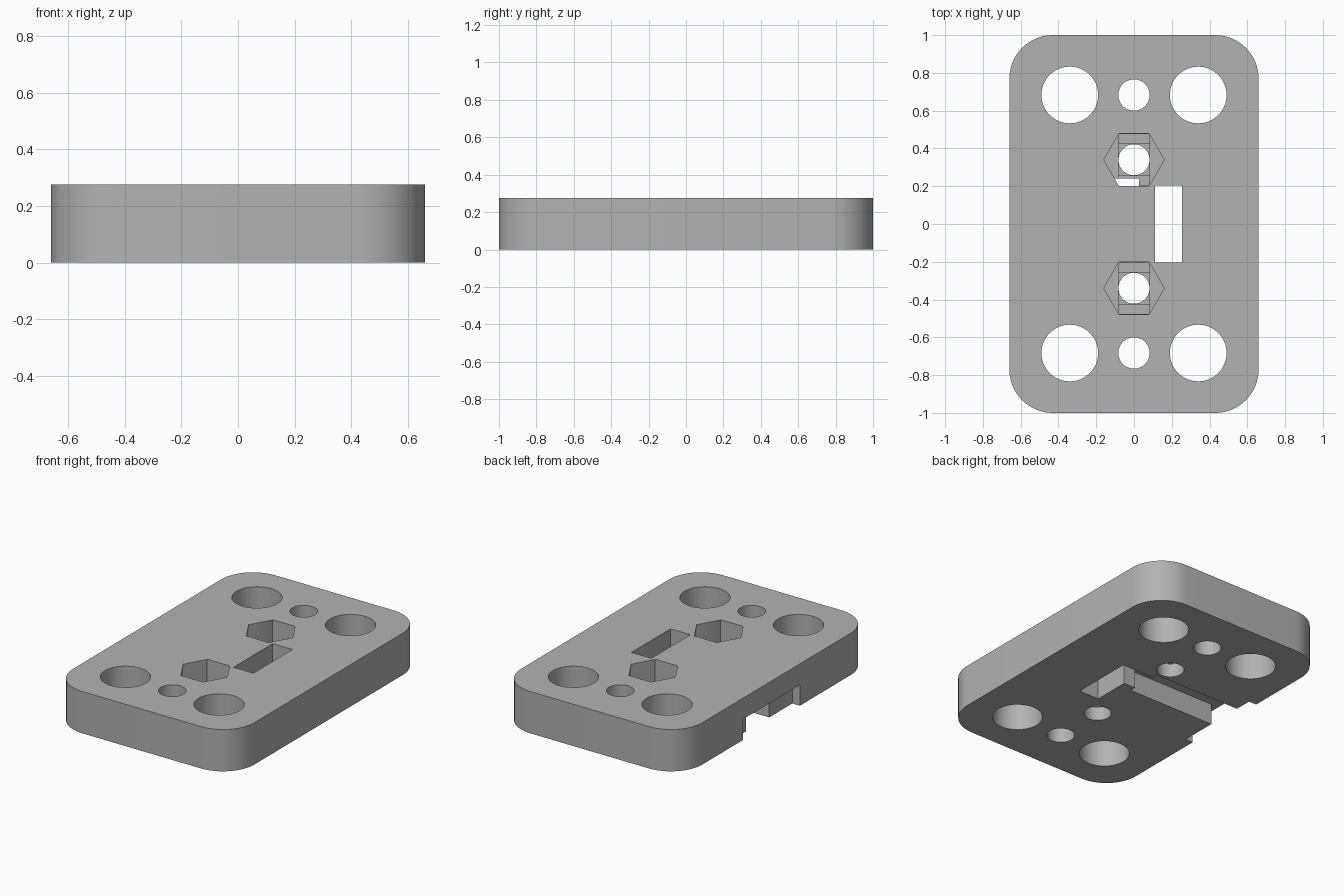
import bpy, bmesh, math

if "Cube" in bpy.data.objects:
    bpy.data.objects.remove(bpy.data.objects["Cube"], do_unlink=True)

HALF_X, HALF_Y, THICK, CORNER = 0.66, 1.0, 0.275, 0.23

grey = bpy.data.materials.new("plain_grey")
grey.use_nodes = True
COLOUR = (0.45, 0.45, 0.45, 1)
grey.diffuse_color = COLOUR
grey.node_tree.nodes["Principled BSDF"].inputs["Base Color"].default_value = COLOUR


def prism(name, outline, z0, z1):
    """Extrude a counter-clockwise outline from z0 to z1."""
    bm = bmesh.new()
    base = bm.faces.new([bm.verts.new((x, y, z0)) for x, y in outline])
    top = bmesh.ops.extrude_face_region(bm, geom=[base])["geom"]
    bmesh.ops.translate(bm, vec=(0, 0, z1 - z0),
                        verts=[v for v in top if isinstance(v, bmesh.types.BMVert)])
    bmesh.ops.recalc_face_normals(bm, faces=bm.faces)
    mesh = bpy.data.meshes.new(name)
    bm.to_mesh(mesh)
    bm.free()
    mesh.materials.append(grey)
    obj = bpy.data.objects.new(name, mesh)
    bpy.context.collection.objects.link(obj)
    return obj


def ring(cx, cy, r, sides, start=0.0, sweep=math.tau, closed=True):
    steps = sides if closed else sides - 1
    return [(cx + r * math.cos(start + sweep * i / steps),
             cy + r * math.sin(start + sweep * i / steps)) for i in range(sides)]


def box(cx, cy, hx, hy):
    return [(cx - hx, cy - hy), (cx + hx, cy - hy), (cx + hx, cy + hy), (cx - hx, cy + hy)]


# Rounded plate
outline = []
for i, (sx, sy) in enumerate([(1, 1), (-1, 1), (-1, -1), (1, -1)]):
    outline += ring(sx * (HALF_X - CORNER), sy * (HALF_Y - CORNER), CORNER, 17,
                    i * math.pi / 2, math.pi / 2, closed=False)
plate = prism("mounting_plate", outline, 0, THICK)


def cut(shape, z0=-0.1, z1=THICK + 0.1):
    cutter = prism("cutter", shape, z0, z1)
    cutter.hide_render = True
    mod = plate.modifiers.new("cut", "BOOLEAN")
    mod.operation, mod.solver, mod.object = "DIFFERENCE", "EXACT", cutter
    bpy.context.view_layer.objects.active = plate
    bpy.ops.object.modifier_apply(modifier=mod.name)
    bpy.data.objects.remove(cutter, do_unlink=True)


for side in (-1, 1):
    # Corner holes and end screw hole
    for x in (-0.34, 0.34):
        cut(ring(x, side * 0.683, 0.15, 64))
    cut(ring(0, side * 0.683, 0.083, 48))
    # Hexagonal nut pocket, stepped down to its screw hole
    y = side * 0.34
    cut(ring(0, y, 0.16, 6), 0.11)
    cut(box(0, y, 0.083, 0.137), 0.10)
    cut(box(0, y, 0.0825, 0.0825), 0.09)
    cut(ring(0, y, 0.082, 48))

# Through slot
cut(box(0.182, 0, 0.072, 0.203))

# Underside channel from the slot to the widened opening in the side wall
cut([(-0.8, -0.24), (-0.605, -0.24), (-0.605, 0), (0.027, 0), (0.027, 0.04),
     (0.13, 0.04), (0.13, 0.2), (0.027, 0.2), (0.027, 0.24), (-0.605, 0.24),
     (-0.605, 0.353), (-0.8, 0.353)], -0.1, 0.137)

# Smooth rounds, sharp edges
bpy.ops.object.select_all(action="DESELECT")
plate.select_set(True)
bpy.context.view_layer.objects.active = plate
bpy.ops.object.shade_smooth_by_angle(angle=math.radians(30))
